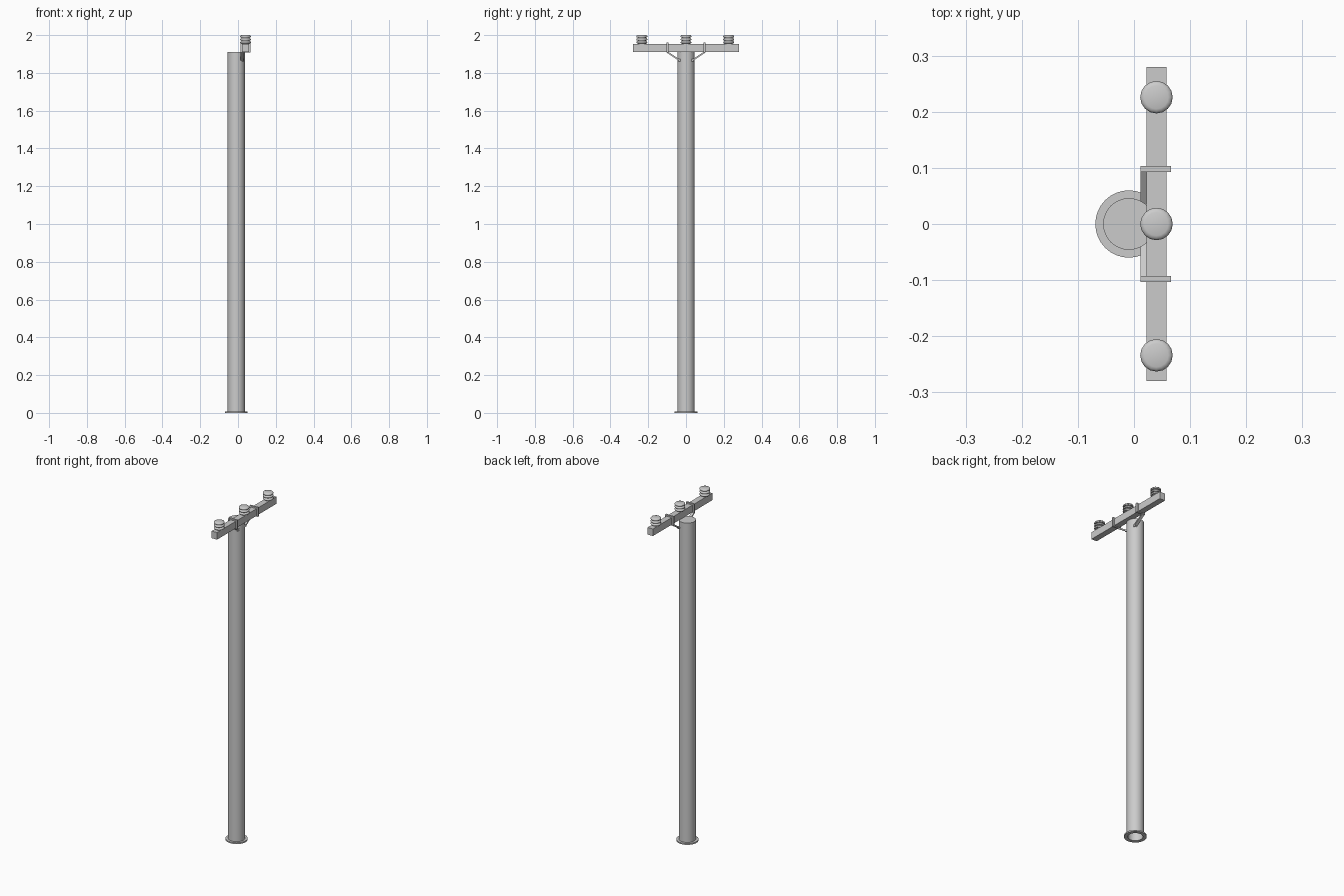
import bpy, bmesh, math
from mathutils import Matrix, Vector

cube = bpy.data.objects.get("Cube")
if cube:
    bpy.data.objects.remove(cube, do_unlink=True)

grey = bpy.data.materials.new("light_grey")
grey.use_nodes = True
colour = (0.6, 0.6, 0.6, 1)
grey.diffuse_color = colour
grey.node_tree.nodes["Principled BSDF"].inputs["Base Color"].default_value = colour

POLE_X, ARM_X = -0.009, 0.040


def finish(name, bm, smooth=False):
    bmesh.ops.recalc_face_normals(bm, faces=bm.faces)
    mesh = bpy.data.meshes.new(name)
    bm.to_mesh(mesh)
    bm.free()
    mesh.materials.append(grey)
    obj = bpy.data.objects.new(name, mesh)
    bpy.context.collection.objects.link(obj)
    if smooth:
        bpy.ops.object.select_all(action='DESELECT')
        obj.select_set(True)
        bpy.context.view_layer.objects.active = obj
        bpy.ops.object.shade_smooth_by_angle(angle=math.radians(40))
    return obj


def box(name, centre, size, tilt=0):
    bm = bmesh.new()
    bmesh.ops.create_cube(bm, size=1, matrix=Matrix.Translation(centre)
                          @ Matrix.Rotation(tilt, 4, 'X')
                          @ Matrix.Diagonal((*size, 1)))
    return finish(name, bm)


def lathe(name, centre, profile, sides):
    """Revolve (radius, height) points about a vertical axis."""
    bm = bmesh.new()
    verts = [bm.verts.new((r, 0, z)) for r, z in profile]
    edges = [bm.edges.new(pair) for pair in zip(verts, verts[1:])]
    bmesh.ops.spin(bm, geom=verts + edges, cent=(0, 0, 0), axis=(0, 0, 1),
                   angle=math.tau, steps=sides)
    bmesh.ops.remove_doubles(bm, verts=bm.verts, dist=0.0002)
    bmesh.ops.translate(bm, verts=bm.verts, vec=centre)
    return finish(name, bm, smooth=True)


# Pole: capped on top, hollow at the foot, with a flat flange
lathe("pole", (POLE_X, 0, 0),
      [(0.040, 0.05), (0.040, 0), (0.060, 0), (0.060, 0.008),
       (0.046, 0.008), (0.046, 1.911), (0, 1.911)], 32)
lathe("pole_inner_cap", (POLE_X, 0, 0),
      [(0.040, 0.05), (0.040, 1.90), (0, 1.90)], 32)

# Crossarm
box("crossarm", (ARM_X, 0, 1.932), (0.035, 0.56, 0.042))

# Straps around the arm, and braces down to the pole
for side, label in ((1, "back"), (-1, "front")):
    box(label + "_strap", (0.039, side * 0.098, 1.934), (0.054, 0.011, 0.054))
    top = Vector((0.020, side * 0.100, 1.911))
    foot = Vector((0.020, side * 0.034, 1.867))
    along = top - foot
    box(label + "_brace", (top + foot) / 2, (0.016, along.length, 0.008),
        math.atan2(along.z, along.y))
    box(label + "_brace_foot", foot, (0.016, 0.012, 0.012))

# Insulators: three rounded discs on a core
profile = [(0, 0), (0.021, 0)]
for i in range(3):
    z = 0.003 + i * 0.0155
    profile += [(0.021, z), (0.027, z + 0.001), (0.029, z + 0.004),
                (0.029, z + 0.007), (0.026, z + 0.011), (0.021, z + 0.013)]
profile.append((0, 0.047))
for label, y in (("front", -0.234), ("middle", 0), ("back", 0.226)):
    lathe(label + "_insulator", (ARM_X, y, 1.953), profile, 16)
